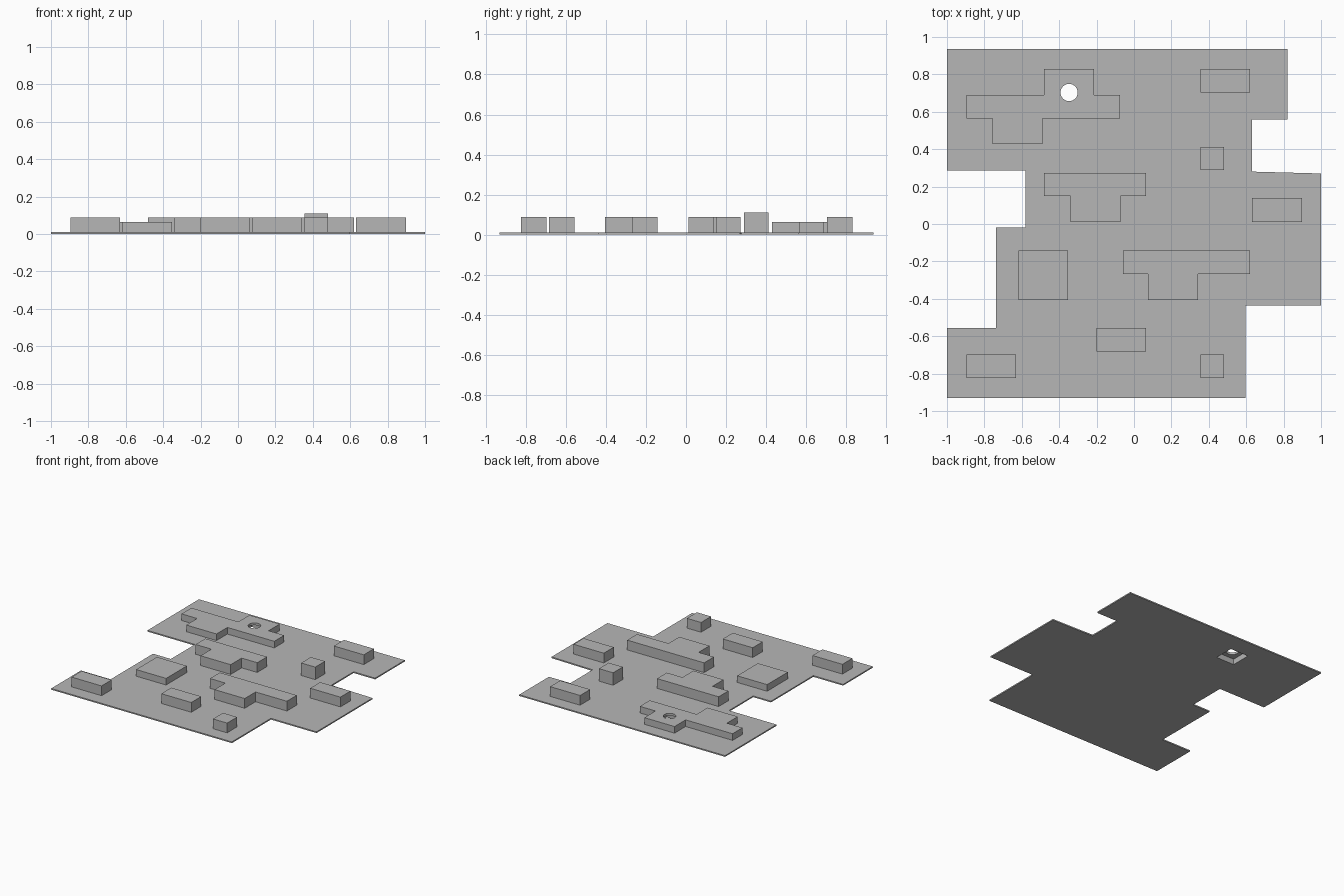
import bpy, bmesh
from mathutils import Matrix

old = bpy.data.objects.get("Cube")
if old:
    bpy.data.objects.remove(old, do_unlink=True)

grey = bpy.data.materials.new("matte grey")
grey.use_nodes = True
colour = (0.47, 0.47, 0.47, 1)
grey.diffuse_color = colour
grey.node_tree.nodes["Principled BSDF"].inputs["Base Color"].default_value = colour

BASE = 0.01    # ground plate thickness
LOW, MID, TALL = 0.063, 0.088, 0.11


def finish(name, bm):
    bmesh.ops.recalc_face_normals(bm, faces=bm.faces[:])
    mesh = bpy.data.meshes.new(name)
    bm.to_mesh(mesh)
    bm.free()
    mesh.materials.append(grey)
    ob = bpy.data.objects.new(name, mesh)
    bpy.context.collection.objects.link(ob)
    return ob


def prism(name, outline, bottom, top):
    """Extrude a flat outline straight up."""
    bm = bmesh.new()
    face = bm.faces.new([bm.verts.new((x, y, bottom)) for x, y in outline])
    up = bmesh.ops.extrude_face_region(bm, geom=[face])["geom"]
    bmesh.ops.translate(bm, vec=(0, 0, top - bottom),
                        verts=[v for v in up if isinstance(v, bmesh.types.BMVert)])
    return finish(name, bm)


def block(name, x0, x1, y0, y1, top):
    return prism(name, [(x0, y0), (x1, y0), (x1, y1), (x0, y1)], BASE, top)


def tee(name, x0, x1, y0, y1, sx0, sx1, sy, top):
    """Long bar with a stub projecting forwards."""
    return prism(name, [(x0, y0), (sx0, y0), (sx0, sy), (sx1, sy), (sx1, y0),
                        (x1, y0), (x1, y1), (x0, y1)], BASE, top)


def cut(target, cutter):
    mod = target.modifiers.new("cut", 'BOOLEAN')
    mod.operation = 'DIFFERENCE'
    mod.solver = 'EXACT'
    mod.object = cutter
    bpy.context.view_layer.objects.active = target
    bpy.ops.object.modifier_apply(modifier=mod.name)


# Stepped ground plate
plate = prism("ground_plate", [
    (-1, 0.935), (0.82, 0.935), (0.82, 0.56), (0.63, 0.56), (0.63, 0.28),
    (1, 0.27), (1, -0.437), (0.597, -0.437), (0.597, -0.93), (-1, -0.93),
    (-1, -0.555), (-0.737, -0.555), (-0.737, -0.02), (-0.58, -0.02),
    (-0.58, 0.285), (-1, 0.285)], 0, BASE)

# Low stepped building with stubs on both sides
stepped = prism("stepped_building", [
    (-0.48, 0.83), (-0.213, 0.83), (-0.213, 0.69), (-0.075, 0.69),
    (-0.075, 0.565), (-0.49, 0.565), (-0.49, 0.428), (-0.757, 0.428),
    (-0.757, 0.565), (-0.895, 0.565), (-0.895, 0.69), (-0.48, 0.69)], BASE, LOW)

# T-shaped buildings
tee("middle_tee_building", -0.48, 0.065, 0.15, 0.273, -0.34, -0.073, 0.012, MID)
tee("front_tee_building", -0.06, 0.62, -0.268, -0.143, 0.076, 0.343, -0.405, MID)

# Plain blocks
block("back_left_block", 0.355, 0.62, 0.703, 0.83, MID)
block("tall_cube", 0.355, 0.48, 0.29, 0.413, TALL)
block("left_block", 0.63, 0.897, 0.012, 0.138, MID)
block("square_block", -0.617, -0.352, -0.405, -0.143, LOW)
block("front_middle_block", -0.2, 0.065, -0.683, -0.557, MID)
block("front_right_block", -0.895, -0.63, -0.823, -0.697, MID)
block("front_cube", 0.355, 0.48, -0.823, -0.697, MID)

# Square socket underneath, opening to a round hole in the roof
cx, cy, half = -0.347, 0.703, 0.081
socket = prism("socket_cutter", [(cx - half, cy - half), (cx + half, cy - half),
                                 (cx + half, cy + half), (cx - half, cy + half)],
               -0.05, 0.045)
bm = bmesh.new()
bmesh.ops.create_cone(bm, cap_ends=True, segments=48, radius1=0.046, radius2=0.046,
                      depth=0.4, matrix=Matrix.Translation((cx, cy, 0)))
bore = finish("bore_cutter", bm)
cut(plate, socket)
cut(stepped, socket)
cut(stepped, bore)
for cutter in (socket, bore):
    bpy.data.objects.remove(cutter, do_unlink=True)
